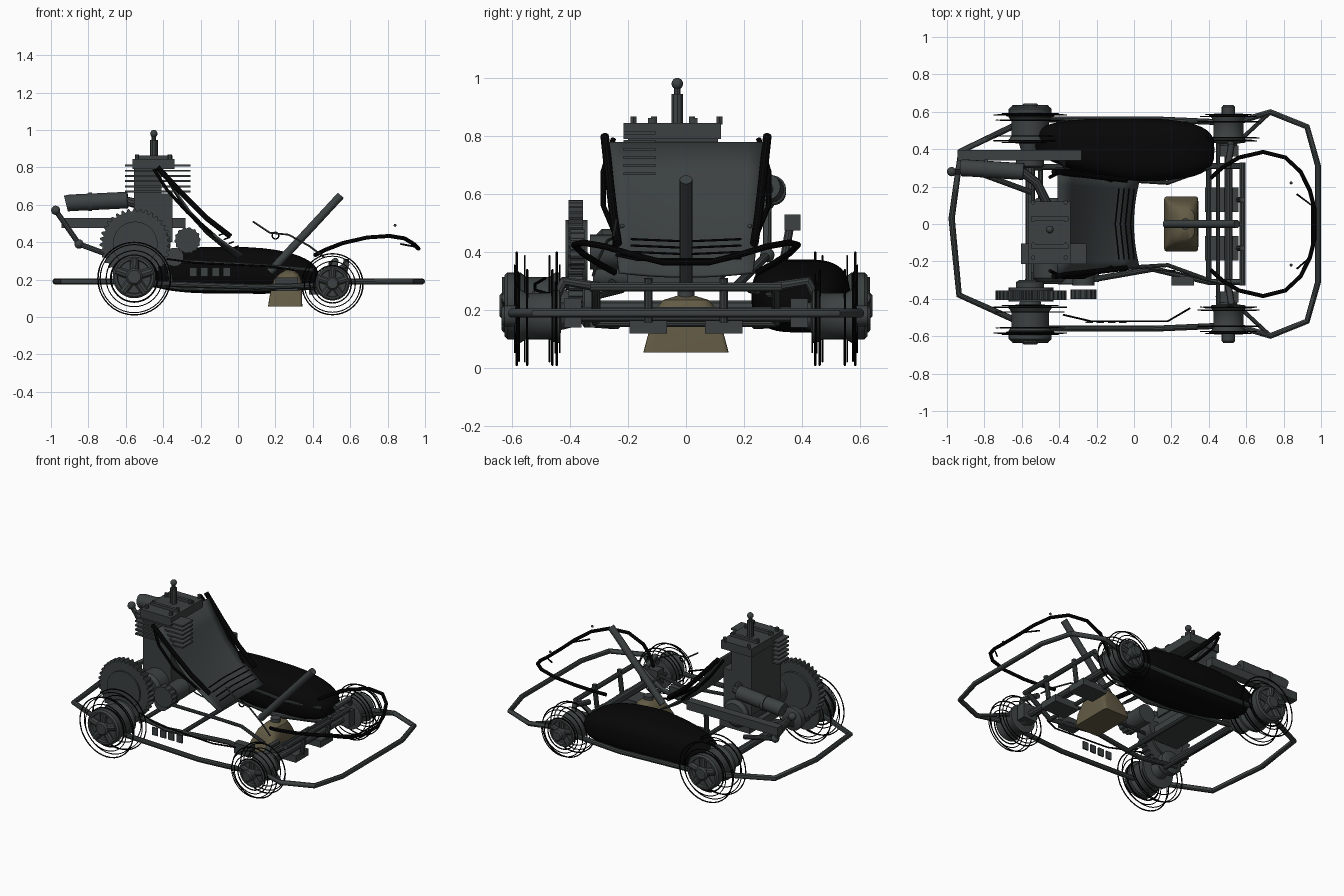
import bpy, bmesh, math
from mathutils import Vector

def material(name, col):
    m = bpy.data.materials.new(name)
    m.diffuse_color = (*col, 1)
    return m

GREY = material("dark_grey_metal", (0.045, 0.053, 0.053))
BLACK = material("black_rubber", (0.002, 0.002, 0.002))
TAN = material("tan_tank", (0.125, 0.105, 0.06))

def finish(name, bm, mat, smooth=True):
    bmesh.ops.recalc_face_normals(bm, faces=bm.faces[:])
    me = bpy.data.meshes.new(name)
    bm.to_mesh(me)
    bm.free()
    ob = bpy.data.objects.new(name, me)
    bpy.context.collection.objects.link(ob)
    me.materials.append(mat)
    if smooth:
        bpy.context.view_layer.objects.active = ob
        ob.select_set(True)
        bpy.ops.object.shade_smooth_by_angle(angle=math.radians(35))
        ob.select_set(False)
    return ob

def box(name, x0, x1, y0, y1, z0, z1, mat=GREY):
    bm = bmesh.new()
    bmesh.ops.create_cube(bm, size=1)
    for v in bm.verts:
        v.co = ((x0 + x1) / 2 + v.co.x * (x1 - x0), (y0 + y1) / 2 + v.co.y * (y1 - y0),
                (z0 + z1) / 2 + v.co.z * (z1 - z0))
    return finish(name, bm, mat, False)

def tube(name, pts, r, mat=GREY, cyclic=False, n=10):
    """Sweep a circle along a polyline."""
    bm = bmesh.new()
    P = [Vector(p) for p in pts]
    rings = []
    for i, p in enumerate(P):
        a = P[i - 1] if (i or cyclic) else p
        b = P[(i + 1) % len(P)] if (i < len(P) - 1 or cyclic) else p
        t = (b - a).normalized()
        up = Vector((0, 0, 1)) if abs(t.z) < 0.9 else Vector((0, 1, 0))
        u = t.cross(up).normalized()
        w = u.cross(t)
        rings.append([bm.verts.new(p + r * (u * math.cos(k * math.tau / n) + w * math.sin(k * math.tau / n)))
                      for k in range(n)])
    for i in range(len(rings) - (0 if cyclic else 1)):
        A, B = rings[i], rings[(i + 1) % len(rings)]
        for k in range(n):
            bm.faces.new((A[k], A[(k + 1) % n], B[(k + 1) % n], B[k]))
    if not cyclic:
        bm.faces.new(rings[0])
        bm.faces.new(rings[-1])
    return finish(name, bm, mat)

def lathe(name, prof, cx, cz, s=1, mat=GREY, n=32):
    """Revolve (radius, y) points round an axle along y."""
    bm = bmesh.new()
    R = [[bm.verts.new((cx + r * math.cos(k * math.tau / n), s * y, cz + r * math.sin(k * math.tau / n)))
          for k in range(n)] for r, y in prof]
    for A, B in zip(R, R[1:]):
        for k in range(n):
            bm.faces.new((A[k], A[(k + 1) % n], B[(k + 1) % n], B[k]))
    bm.faces.new(R[0])
    bm.faces.new(R[-1])
    return finish(name, bm, mat)

def ring(name, x, y, z, R, r):
    tube(name, [(x + R * math.cos(a * math.tau / 40), y, z + R * math.sin(a * math.tau / 40))
                for a in range(40)], r, BLACK, True, 6)

def ball(name, p, r, mat=GREY):
    bm = bmesh.new()
    bmesh.ops.create_uvsphere(bm, u_segments=14, v_segments=8, radius=r)
    bmesh.ops.translate(bm, vec=p, verts=bm.verts)
    return finish(name, bm, mat)

def gear(name, x, z, r, y0, y1, teeth):
    bm = bmesh.new()
    vs = []
    for k in range(teeth * 4):
        q = r if k % 4 < 2 else r * 0.92
        a = k * math.tau / (teeth * 4)
        vs.append(bm.verts.new((x + q * math.cos(a), y0, z + q * math.sin(a))))
    f = bm.faces.new(vs)
    g = bmesh.ops.extrude_face_region(bm, geom=[f])["geom"]
    bmesh.ops.translate(bm, vec=(0, y1 - y0, 0), verts=[v for v in g if isinstance(v, bmesh.types.BMVert)])
    return finish(name, bm, GREY, False)

# wheels: rims with spokes, and the thin tyre rings
for s in (-1, 1):
    for nm, x, z, k, yo in (("rear", -0.555, 0.215, 1.0, 0.625), ("front", 0.505, 0.18, 0.8, 0.585)):
        rim = [(0.045, 0.38), (0.06, 0.43), (0.115, 0.435), (0.115, 0.45), (0.1, 0.47), (0.1, 0.55),
               (0.115, 0.57), (0.115, yo - 0.01), (0.105, yo), (0.092, yo), (0.088, yo - 0.015), (0.03, yo - 0.015)]
        lathe(nm + "_rim", [(r * k, y) for r, y in rim], x, z, s)
        top = yo + (0.018 if nm == "rear" else 0.05)
        lathe(nm + "_hub_cap", [(0.045 * k, yo - 0.03), (0.045 * k, top - 0.01), (0.035 * k, top)], x, z, s, GREY, 16)
        for i in range(5):
            a = i * math.tau / 5 + 0.3
            c, d = math.cos(a), math.sin(a)
            tube(nm + "_spoke", [(x + c * q * k, s * (yo - 0.014), z + d * q * k) for q in (0.03, 0.1)], 0.024 * k)
    for y, R, r in ((0.583, 0.194, 0.004), (0.445, 0.194, 0.004), (0.555, 0.182, 0.003), (0.47, 0.182, 0.003),
                    (0.59, 0.15, 0.003), (0.435, 0.15, 0.003), (0.58, 0.125, 0.005)):
        ring("rear_tyre_ring", -0.555, s * y, 0.205, R, r)
    for y, R, r in ((0.547, 0.163, 0.004), (0.46, 0.163, 0.004), (0.575, 0.15, 0.003), (0.445, 0.15, 0.003),
                    (0.585, 0.122, 0.003), (0.45, 0.122, 0.003), (0.58, 0.1, 0.004)):
        ring("front_tyre_ring", 0.505, s * y, 0.175, R, r)

# axles and chassis
tube("rear_axle", [(-0.555, -0.62, 0.21), (-0.555, 0.62, 0.21)], 0.025)
tube("front_axle", [(0.505, -0.58, 0.18), (0.505, 0.58, 0.18)], 0.022)
tube("front_cross_tube", [(0.58, -0.33, 0.28), (0.58, 0.33, 0.28)], 0.016)
tube("steering_tie_rod", [(0.45, -0.45, 0.2), (0.45, 0.45, 0.2)], 0.011)
for x in (-0.5, -0.2, 0.4):
    tube("cross_tube", [(x, -0.31, 0.155), (x, 0.31, 0.155)], 0.014)
box("steering_box", 0.2, 0.32, -0.33, -0.28, 0.14, 0.21)
for s in (-1, 1):
    tube("main_rail", [(-0.58, s * 0.3, 0.19), (-0.3, s * 0.31, 0.155), (0.1, s * 0.24, 0.15), (0.4, s * 0.31, 0.16), (0.58, s * 0.31, 0.28)], 0.016)
    tube("inner_rail", [(-0.35, s * 0.26, 0.3), (0.02, s * 0.23, 0.28), (0.18, s * 0.22, 0.27), (0.4, s * 0.3, 0.25)], 0.011)
    tube("side_bar", [(-0.62, s * 0.535, 0.19), (-0.48, s * 0.56, 0.18), (0.1, s * 0.56, 0.16), (0.44, s * 0.545, 0.17)], 0.016)
    tube("bumper_brace", [(0.44, s * 0.38, 0.18), (0.58, s * 0.46, 0.19), (0.72, s * 0.59, 0.19)], 0.011)
    tube("stub_arm", [(0.5, s * 0.3, 0.28), (0.52, s * 0.42, 0.3), (0.505, s * 0.47, 0.2)], 0.018)
    box("stub_bracket", 0.46, 0.56, s * 0.39 - 0.03, s * 0.39 + 0.03, 0.14, 0.24)
    lathe("axle_bearing", [(0.06, 0.3), (0.075, 0.31), (0.075, 0.35), (0.06, 0.36)], -0.555, 0.215, s, GREY, 20)
    box("pedal_plate", 0.38, 0.56, s * 0.13 - 0.065, s * 0.13 + 0.065, 0.12, 0.165)
    tube("pedal", [(0.56, s * 0.13, 0.16), (0.58, s * 0.13, 0.31)], 0.015)
    ball("nose_stud", (0.84, s * 0.22, 0.49), 0.008)

# bumpers
tube("rear_bumper", [(-0.6, 0.545, 0.19), (-0.925, 0.39, 0.19), (-0.975, 0.03, 0.19), (-0.935, -0.38, 0.19), (-0.6, -0.53, 0.19)], 0.017)
half = [(0.5, 0.53), (0.73, 0.598), (0.925, 0.52), (0.984, 0.31)]
tube("front_bumper", [(x, y, 0.19) for x, y in half] + [(x, -y, 0.19) for x, y in half[::-1]], 0.016)

# black nose hoop
half = [(0.41, 0.245, 0.33), (0.47, 0.3, 0.36), (0.56, 0.355, 0.395), (0.69, 0.385, 0.425), (0.81, 0.355, 0.433), (0.89, 0.28, 0.42),
        (0.94, 0.18, 0.39), (0.965, 0.08, 0.365)]
tube("nose_hoop", half + [(x, -y, z) for x, y, z in half[::-1]], 0.011, BLACK)
tube("nose_wire", [(0.87, 0.16, 0.39), (0.95, 0.1, 0.375), (0.95, -0.17, 0.375), (0.87, -0.24, 0.39)], 0.005, BLACK)

# black side pod: squared-off ellipsoid, narrower at the rear
bm = bmesh.new()
bmesh.ops.create_uvsphere(bm, u_segments=48, v_segments=24, radius=1)
for v in bm.verts:
    x, y, z = (math.copysign(abs(c) ** e, c) for c, e in zip(v.co, (0.7, 0.62, 0.8)))
    w = 0.17 + 0.05 * min(0, x)
    v.co = (-0.05 + 0.48 * x, 0.565 - w + w * y, 0.25 + 0.125 * z - 0.03 * x * max(0, x))
finish("side_pod", bm, BLACK)

# remains of the open pod on the near side: vents and thin edge lines
for i in range(4):
    box("pod_vent", -0.26 + i * 0.06, -0.22 + i * 0.06, -0.53, -0.52, 0.215, 0.265)
tube("pod_edge", [(-0.38, -0.485, 0.31), (-0.23, -0.52, 0.29), (0.18, -0.52, 0.27), (0.3, -0.45, 0.25)], 0.005, BLACK)

# seat: one curved sheet
bm = bmesh.new()
prof = [(-0.4, 0.78), (-0.335, 0.67), (-0.26, 0.555), (-0.165, 0.45), (-0.08, 0.38), (0.0, 0.32)]
rows = []
for i, (x, z) in enumerate(prof):
    hw = 0.265 - 0.035 * i / 5
    rows.append([bm.verts.new((x + 0.03 * (j / 5) ** 2 * i / 5, hw * j / 5, z + 0.015 * (j / 5) ** 2 * i / 5)) for j in range(-5, 6)])
for A, B in zip(rows, rows[1:]):
    for j in range(10):
        bm.faces.new((A[j], A[j + 1], B[j + 1], B[j]))
seat = finish("seat", bm, GREY)
mod = seat.modifiers.new("thickness", "SOLIDIFY")
mod.thickness = 0.01
for s in (-1, 1):
    tube("seat_edge", [(-0.43, s * 0.28, 0.8), (-0.3, s * 0.265, 0.66), (-0.17, s * 0.25, 0.53), (-0.04, s * 0.235, 0.43)], 0.015, BLACK)
    tube("seat_strap", [(-0.45, s * 0.25, 0.79), (-0.38, s * 0.285, 0.68), (-0.27, s * 0.285, 0.56), (-0.12, s * 0.23, 0.43)], 0.009, BLACK)
for i in range(4):
    x, z = -0.1 + 0.027 * i, 0.445 - 0.022 * i
    tube("seat_slat", [(x + 0.02, -0.19, z), (x, 0, z - 0.008), (x + 0.02, 0.19, z)], 0.004, BLACK)

# engine
lathe("crankcase", [(0.07, -0.31), (0.09, -0.29), (0.09, 0.12), (0.07, 0.14)], -0.45, 0.39)
box("engine_mount", -0.55, -0.33, -0.26, 0.12, 0.28, 0.33)
box("cylinder_block", -0.555, -0.41, -0.2, 0.11, 0.4, 0.8)
box("block_base", -0.5, -0.35, -0.2, 0.11, 0.4, 0.66)
for i in range(6):
    z = 0.665 + 0.028 * i
    box("cooling_fin", -0.605, -0.255, -0.215, -0.105, z, z + 0.01)
box("cylinder_head", -0.565, -0.34, -0.215, 0.12, 0.79, 0.845)
for y in (-0.18, -0.11, 0.02, 0.115):
    for x in (-0.54, -0.365):
        tube("head_bolt", [(x, y, 0.84), (x, y, 0.868)], 0.012, n=6)
for y in (-0.12, 0.03):
    box("head_rib", -0.55, -0.35, y - 0.01, y + 0.01, 0.84, 0.862)
tube("spark_plug", [(-0.45, -0.03, 0.84), (-0.45, -0.03, 0.945)], 0.021)
tube("spark_plug_neck", [(-0.45, -0.03, 0.94), (-0.45, -0.03, 0.98)], 0.012)
ball("spark_plug_cap", (-0.45, -0.03, 0.98), 0.02)
tube("case_bolt_cover", [(-0.27, -0.33, 0.4), (-0.27, -0.2, 0.4)], 0.06, n=20)
tube("case_lower_cover", [(-0.34, -0.32, 0.32), (-0.34, -0.2, 0.32)], 0.05, n=20)

# drive sprockets
gear("large_sprocket", -0.55, 0.39, 0.19, -0.405, -0.355, 36)
gear("small_sprocket", -0.27, 0.41, 0.07, -0.4, -0.35, 14)
lathe("sprocket_boss", [(0.12, -0.415), (0.12, -0.34)], -0.55, 0.39)

# exhaust, bar and rear lever
tube("muffler", [(-0.92, 0.3, 0.605), (-0.9, 0.3, 0.61), (-0.59, 0.28, 0.625)], 0.045, n=18)
tube("muffler_ring", [(-0.8, 0.295, 0.615), (-0.78, 0.295, 0.615)], 0.05, n=18)
tube("exhaust_pipe", [(-0.6, 0.28, 0.62), (-0.52, 0.22, 0.6), (-0.46, 0.1, 0.57)], 0.025)
box("rear_bar", -0.945, -0.28, 0.34, 0.395, 0.475, 0.53)
tube("bar_post", [(-0.4, 0.36, 0.5), (-0.36, 0.3, 0.17)], 0.015)
ball("lever_knob", (-0.975, 0.28, 0.57), 0.025)
tube("lever", [(-0.975, 0.28, 0.57), (-0.85, 0.28, 0.39), (-0.55, 0.17, 0.28)], 0.015)
ball("lever_joint", (-0.85, 0.28, 0.39), 0.025)

# steering column and thin control cables
tube("steering_column", [(0.17, 0, 0.24), (0.55, 0, 0.65)], 0.022, n=14)
tube("control_cable", [(0.08, -0.24, 0.51), (0.17, -0.25, 0.45), (0.27, -0.27, 0.44), (0.38, -0.3, 0.38), (0.46, -0.32, 0.32)], 0.005)
ring("cable_ring", 0.2, -0.25, 0.435, 0.018, 0.004)

# tan tank: tapered skirt with a domed top
bm = bmesh.new()
loops = []
for z, hx, hy, cx in ((0.055, 0.092, 0.147, 0.252), (0.13, 0.085, 0.127, 0.257), (0.2, 0.075, 0.108, 0.265), (0.235, 0.05, 0.08, 0.275), (0.25, 0.02, 0.03, 0.275)):
    e = 0.12 if z < 0.15 else 0.6
    loops.append([bm.verts.new((cx + hx * math.copysign(abs(math.cos(a)) ** e, math.cos(a)),
                                hy * math.copysign(abs(math.sin(a)) ** e, math.sin(a)), z))
                  for a in (k * math.tau / 24 + 0.13 for k in range(24))])
for A, B in zip(loops, loops[1:]):
    for k in range(24):
        bm.faces.new((A[k], A[(k + 1) % 24], B[(k + 1) % 24], B[k]))
bm.faces.new(loops[0])
bm.faces.new(loops[-1])
finish("tank", bm, TAN)
tube("tank_cap", [(0.275, 0, 0.24), (0.275, 0, 0.27)], 0.03, n=16)
